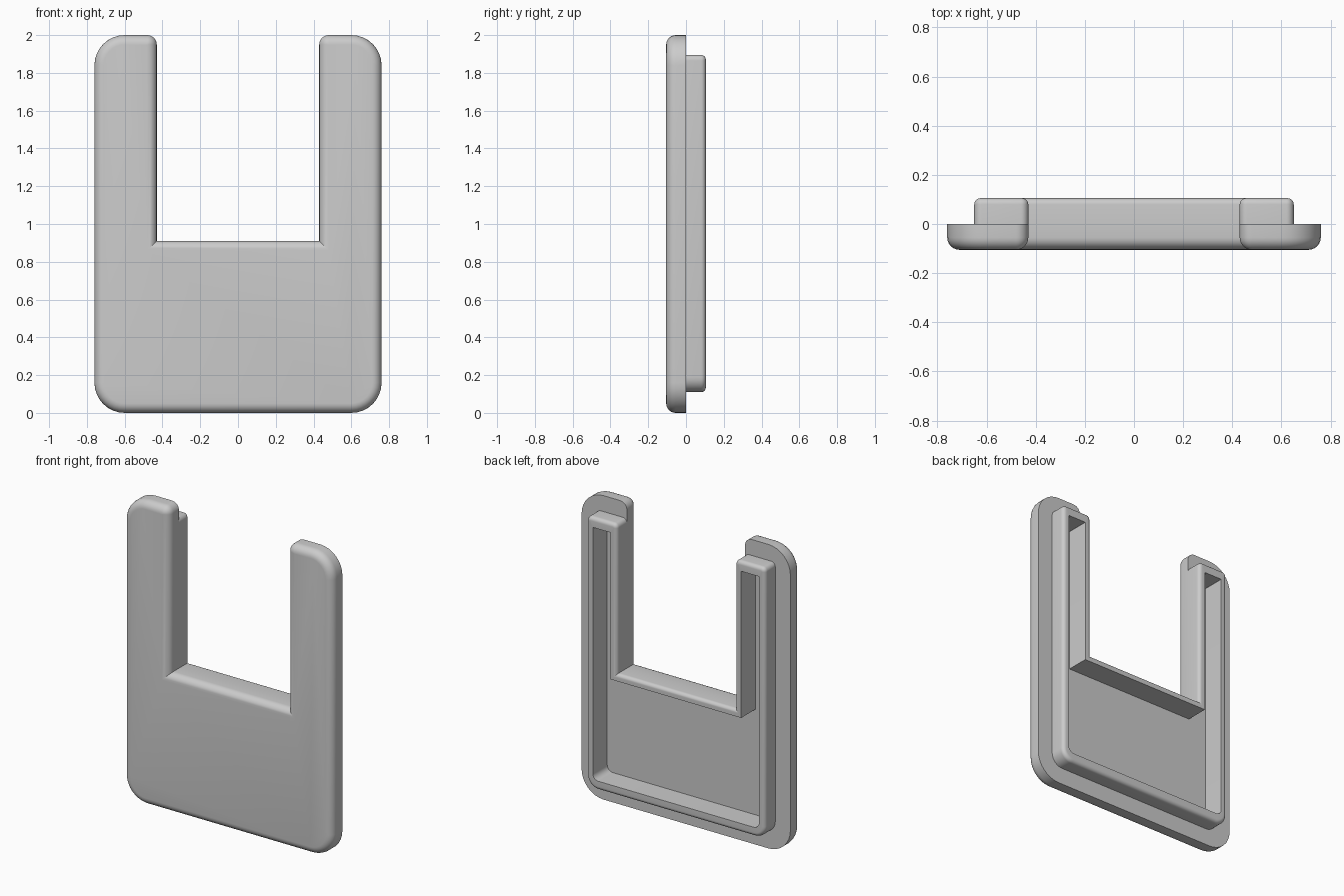
import bpy, bmesh, math

cube = bpy.data.objects.get("Cube")
if cube:
    bpy.data.objects.remove(cube, do_unlink=True)

grey = bpy.data.materials.new("plain grey")
grey.use_nodes = True
grey.diffuse_color = (0.6, 0.6, 0.6, 1)
grey.node_tree.nodes["Principled BSDF"].inputs["Base Color"].default_value = (0.6, 0.6, 0.6, 1)

STEPS = 8


def corner(cx, cz, r, start):
    """Quarter arc, counter-clockwise from the start angle in degrees."""
    angles = [math.radians(start + 90 * i / STEPS) for i in range(STEPS + 1)]
    return [(cx + r * math.cos(a), cz + r * math.sin(a)) for a in angles]


def u_outline(shape, inset=0.0):
    """U-shaped outline, pulled inwards on every side by the inset."""
    w, bottom, top, slot, slot_z, r_bottom, r_top, r_tip = shape
    w, bottom, top = w - inset, bottom + inset, top - inset
    slot, slot_z = slot + inset, slot_z - inset
    rb, rt, ri = (max(r - inset, 0.002) for r in (r_bottom, r_top, r_tip))
    half = corner(w - rb, bottom + rb, rb, 270)
    half += corner(w - rt, top - rt, rt, 0)
    half += corner(slot + ri, top - ri, ri, 90)
    half.append((slot, slot_z))
    return half + [(-x, z) for x, z in reversed(half)]


def loft(name, rings, cap_first=False, cap_last=False):
    """Skin a list of (y, outline) rings, with optional flat ends."""
    bm = bmesh.new()
    loops = [[bm.verts.new((x, y, z)) for x, z in pts] for y, pts in rings]
    for a, b in zip(loops, loops[1:]):
        for i in range(len(a)):
            j = (i + 1) % len(a)
            bm.faces.new((a[i], a[j], b[j], b[i]))
    if cap_first:
        bm.faces.new(loops[0][::-1])
    if cap_last:
        bm.faces.new(loops[-1])
    bmesh.ops.recalc_face_normals(bm, faces=bm.faces)
    mesh = bpy.data.meshes.new(name)
    bm.to_mesh(mesh)
    bm.free()
    mesh.materials.append(grey)
    obj = bpy.data.objects.new(name, mesh)
    bpy.context.collection.objects.link(obj)
    bpy.ops.object.select_all(action="DESELECT")
    obj.select_set(True)
    bpy.context.view_layer.objects.active = obj
    bpy.ops.object.shade_smooth_by_angle(angle=math.radians(30))
    return obj


def rounded_edge(shape, y_face, direction, r, n=6):
    """Rings of a rounded edge, from the flat face back to the side wall."""
    rings = []
    for i in range(n + 1):
        a = math.pi / 2 * i / n
        rings.append((y_face + direction * r * (1 - math.cos(a)),
                      u_outline(shape, r * (1 - math.sin(a)))))
    return rings


# half width, bottom, top, slot half width, slot floor, corner radii
PLATE = (0.76, 0.0, 2.0, 0.43, 0.91, 0.16, 0.16, 0.05)
RIM = (0.65, 0.11, 1.895, 0.43, 0.91, 0.08, 0.03, 0.03)
CAVITY = (0.605, 0.17, 1.83, 0.475, 0.865, 0.04, 0.002, 0.002)
DEPTH = 0.105
FLOOR = -0.045

# Front plate with rounded front edge and recessed back
loft("front_plate",
     rounded_edge(PLATE, -DEPTH, 1, 0.05)
     + [(0, u_outline(PLATE)), (0, u_outline(CAVITY)), (FLOOR, u_outline(CAVITY))],
     cap_first=True, cap_last=True)

# Raised rim around the recess
loft("back_rim",
     [(0, u_outline(CAVITY)), (DEPTH, u_outline(CAVITY))]
     + rounded_edge(RIM, DEPTH, -1, 0.025)
     + [(0, u_outline(RIM))])
